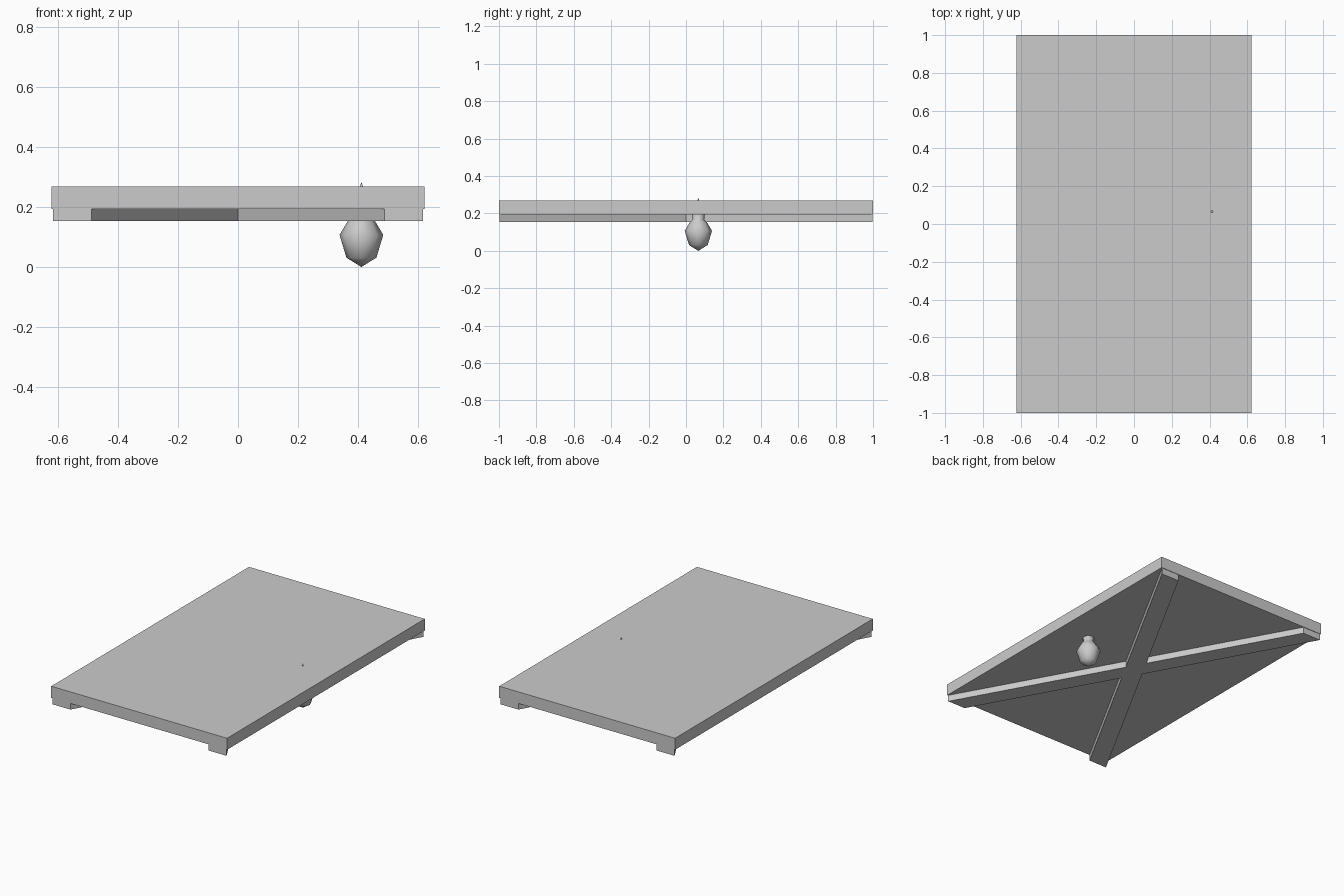
import bpy, bmesh, math

if "Cube" in bpy.data.objects:
    bpy.data.objects.remove(bpy.data.objects["Cube"])

HALF_X, HALF_Y = 0.6225, 1.0


def new_object(name, bm):
    bmesh.ops.recalc_face_normals(bm, faces=bm.faces[:])
    mesh = bpy.data.meshes.new(name)
    bm.to_mesh(mesh)
    bm.free()
    obj = bpy.data.objects.new(name, mesh)
    bpy.context.collection.objects.link(obj)
    return obj


def prism(name, outline, z0, z1):
    bm = bmesh.new()
    face = bm.faces.new([bm.verts.new((x, y, z0)) for x, y in outline])
    ext = bmesh.ops.extrude_face_region(bm, geom=[face])
    for v in ext["geom"]:
        if isinstance(v, bmesh.types.BMVert):
            v.co.z = z1
    return new_object(name, bm)


def lathe(name, profile, sides, x, y):
    bm = bmesh.new()
    rings = []
    for r, z in profile:
        n = sides if r > 0 else 1
        rings.append([bm.verts.new((x + r * math.cos(2 * math.pi * i / sides),
                                    y + r * math.sin(2 * math.pi * i / sides), z))
                      for i in range(n)])
    for a, b in zip(rings, rings[1:]):
        for i in range(sides):
            j = (i + 1) % sides
            quad = [a[i % len(a)], a[j % len(a)], b[j % len(b)], b[i % len(b)]]
            bm.faces.new(list(dict.fromkeys(quad)))
    obj = new_object(name, bm)
    for p in obj.data.polygons:
        p.use_smooth = True
    return obj


# Flat rectangular slab
prism("slab", [(-HALF_X, -HALF_Y), (HALF_X, -HALF_Y), (HALF_X, HALF_Y), (-HALF_X, HALF_Y)],
      0.197, 0.271)

# Diagonal cross brace under the slab, one joined outline
ox, w = 0.617, 0.128
half = w / 2
notch = half * HALF_Y / (ox - half)
brace = [(half, 0), (ox, 0.997), (ox - w, 0.997), (0, notch),
         (w - ox, 0.997), (-ox, 0.997)]
brace += [(-x, -y) for x, y in brace]
prism("cross_brace", brace, 0.156, 0.197)

# Hanging bulb with a neck and a thin tip poking through the slab
lathe("hanging_bulb", [(0, 0.003), (0.050, 0.034), (0.073, 0.110), (0.045, 0.157),
                       (0.031, 0.170), (0.035, 0.200), (0.006, 0.270), (0, 0.286)],
      8, 0.412, 0.066)

# Rest the model on the ground
for obj in bpy.context.collection.objects:
    obj.location.z = -0.003
